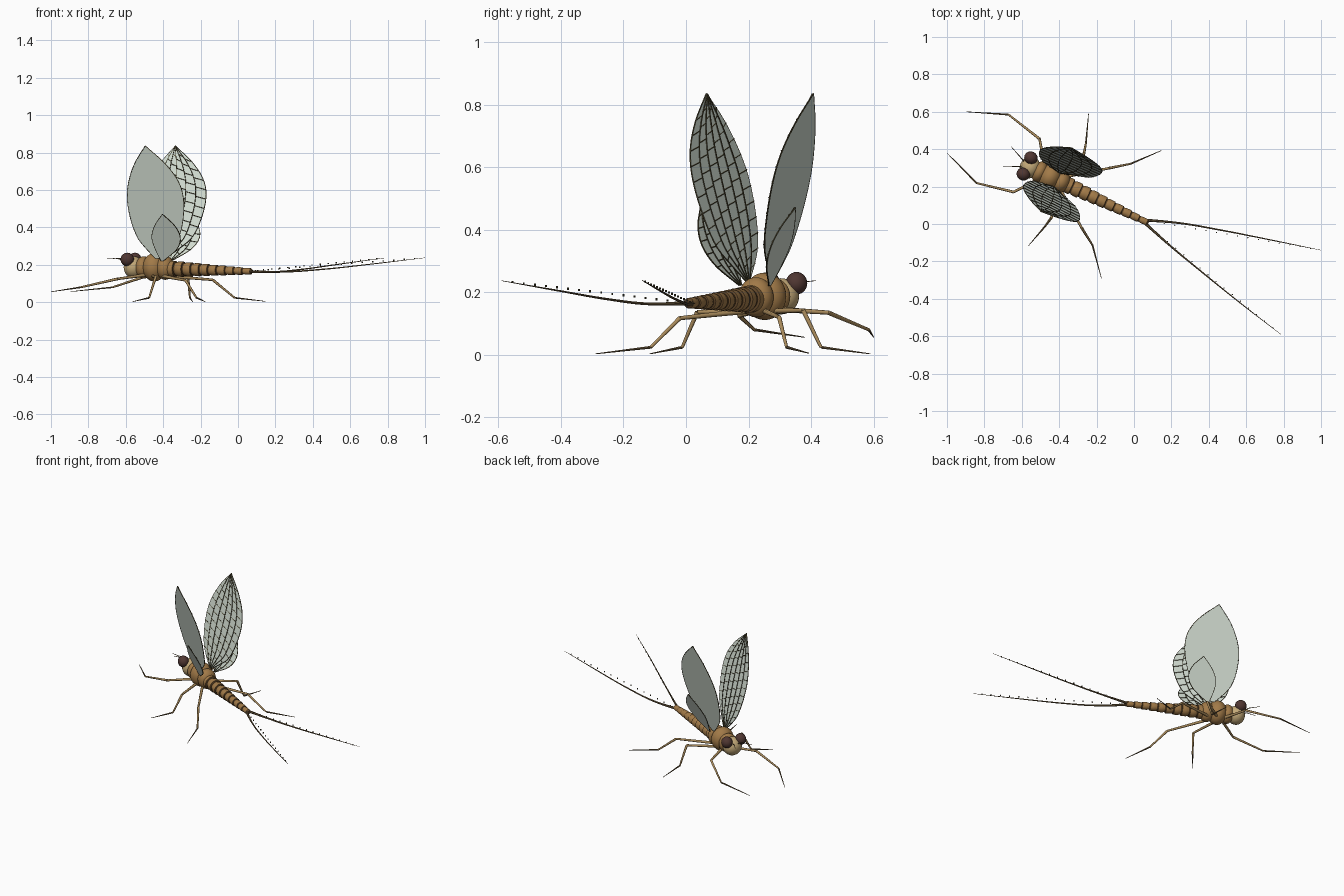
import bpy, bmesh, math
from mathutils import Vector

if "Cube" in bpy.data.objects:
    bpy.data.objects.remove(bpy.data.objects["Cube"])

# Body frame: s runs toward the tail, t sideways, z up
CX, CY, ANG = -0.416, 0.237, math.radians(-25.2)
CA, SA = math.cos(ANG), math.sin(ANG)


def W(s, t, z):
    return Vector((CX + s * CA - t * SA, CY + s * SA + t * CA, z))


def material(name, rgb):
    m = bpy.data.materials.new(name)
    m.diffuse_color = (*rgb, 1)
    m.use_nodes = True
    m.node_tree.nodes["Principled BSDF"].inputs["Base Color"].default_value = m.diffuse_color
    return m


BROWN = material("body brown", (0.36, 0.195, 0.065))
BAND = material("dark band", (0.12, 0.062, 0.022))
TAN = material("head tan", (0.55, 0.40, 0.19))
EYE = material("eye maroon", (0.08, 0.038, 0.032))
LEG = material("leg tan", (0.42, 0.27, 0.11))
FOOT = material("foot brown", (0.15, 0.10, 0.045))
DARK = material("vein olive", (0.06, 0.05, 0.023))
WING = material("wing grey", (0.64, 0.71, 0.63))


def mesh_object(name, verts, faces, mats):
    me = bpy.data.meshes.new(name)
    me.from_pydata(verts, [], faces)
    for m in mats:
        me.materials.append(m)
    ob = bpy.data.objects.new(name, me)
    bpy.context.collection.objects.link(ob)
    return ob


def smooth(ob, angle=40):
    bpy.ops.object.select_all(action='DESELECT')
    ob.select_set(True)
    bpy.context.view_layer.objects.active = ob
    bpy.ops.object.shade_smooth_by_angle(angle=math.radians(angle))


def ellipsoid(name, pos, size, mat, seg=28):
    bpy.ops.mesh.primitive_uv_sphere_add(segments=seg, ring_count=seg // 2, location=pos)
    ob = bpy.context.object
    ob.name = name
    ob.scale = size
    ob.rotation_euler.z = ANG
    ob.data.materials.append(mat)
    smooth(ob, 60)
    return ob


def tubes(name, paths, mat, res=1, kind='POLY'):
    """Each path is a list of (point, radius); all become one mesh."""
    cu = bpy.data.curves.new(name, 'CURVE')
    cu.dimensions = '3D'
    cu.bevel_depth, cu.bevel_resolution, cu.use_fill_caps = 1.0, res, True
    cu.resolution_u = 8
    for path in paths:
        sp = cu.splines.new(kind)
        pts = sp.points if kind == 'POLY' else sp.bezier_points
        pts.add(len(path) - 1)
        for p, (co, r) in zip(pts, path):
            p.radius = r
            if kind == 'POLY':
                p.co = (*co, 1)
            else:
                p.co = co
                p.handle_left_type = p.handle_right_type = 'AUTO'
    cu.materials.append(mat)
    ob = bpy.data.objects.new(name, cu)
    bpy.context.collection.objects.link(ob)
    bpy.ops.object.select_all(action='DESELECT')
    ob.select_set(True)
    bpy.context.view_layer.objects.active = ob
    bpy.ops.object.convert(target='MESH')
    smooth(bpy.context.object, 50)


# Head, eyes, antennae
ellipsoid("head", W(-0.155, 0, 0.187), (0.054, 0.06, 0.058), TAN)
for side in (-1, 1):
    ellipsoid("eye", W(-0.172, side * 0.048, 0.229), (0.036, 0.034, 0.036), EYE)
    tubes("antenna", [[(W(-0.195, side * 0.015, 0.215), 0.0035),
                       (W(-0.23, side * 0.03, 0.232), 0.0025),
                       (W(-0.295, side * 0.058, 0.237), 0.001)]], FOOT)

# Thorax
ellipsoid("front_thorax", W(-0.098, 0, 0.186), (0.04, 0.058, 0.06), BROWN)
ellipsoid("mid_thorax", W(-0.035, 0, 0.187), (0.06, 0.071, 0.076), BROWN)
ellipsoid("rear_thorax", W(0.03, 0, 0.184), (0.048, 0.058, 0.064), BROWN)

# Abdomen: ten bulging segments with dark grooves between
SEG, N = 10, 24
S0, S1 = 0.05, 0.545
stations = []
for i in range(SEG):
    for f, k, mat in ((0, 0.84, 0), (0.15, 0.95, 0), (0.45, 1.0, 0), (0.82, 1.02, 1), (0.87, 0.84, 1)):
        g = (i + f) / SEG
        stations.append((g, (0.045 - 0.029 * g) * k, mat))
stations.append((1.0, 0.008, 1))
verts, faces, idx = [], [], []
for g, r, _ in stations:
    for j in range(N):
        a = 2 * math.pi * j / N
        verts.append(W(S0 + (S1 - S0) * g, r * math.cos(a), 0.179 - 0.014 * g + r * math.sin(a)))
for i in range(len(stations) - 1):
    for j in range(N):
        k = (j + 1) % N
        faces.append((i * N + j, i * N + k, (i + 1) * N + k, (i + 1) * N + j))
        idx.append(stations[i][2])
faces += [tuple(range(N)), tuple(range(len(verts) - N, len(verts)))]
idx += [1, 1]
abdomen = mesh_object("abdomen", verts, faces, (BROWN, BAND))
abdomen.data.polygons.foreach_set("material_index", idx)
bm = bmesh.new()
bm.from_mesh(abdomen.data)
bmesh.ops.recalc_face_normals(bm, faces=bm.faces)
bm.to_mesh(abdomen.data)
bm.free()
smooth(abdomen, 40)

# Legs: hip, knee, ankle, toe
legs = {
    "front_leg_right": (W(-0.08, 0.03, 0.145), (-0.505, 0.455, 0.135), (-0.671, 0.585, 0.08), (-0.896, 0.6, 0.057)),
    "front_leg_left": (W(-0.08, -0.03, 0.145), (-0.644, 0.171, 0.125), (-0.842, 0.219, 0.08), (-1.0, 0.38, 0.056)),
    "middle_leg_left": (W(-0.03, -0.03, 0.14), (-0.44, 0.036, 0.137), (-0.475, -0.012, 0.024), (-0.564, -0.116, 0.003)),
    "middle_leg_right": (W(-0.03, 0.03, 0.14), (-0.268, 0.375, 0.142), (-0.257, 0.432, 0.024), (-0.243, 0.59, 0.003)),
    "rear_leg_left": (W(0.03, -0.03, 0.14), (-0.28, -0.02, 0.117), (-0.222, -0.113, 0.024), (-0.174, -0.29, 0.003)),
    "rear_leg_right": (W(0.03, 0.03, 0.14), (-0.135, 0.298, 0.12), (-0.018, 0.322, 0.024), (0.147, 0.393, 0.005)),
}
for name, (hip, knee, ankle, toe) in legs.items():
    tubes(name, [[(hip, 0.009), (knee, 0.0065)], [(knee, 0.0075), (ankle, 0.005)]], LEG, 2)
    tubes(name + "_foot", [[(ankle, 0.005), (toe, 0.0015)]], FOOT, 1)

# Tail filaments with a row of fine bristle dots
tails = (((0.05, 0.022, 0.165), (0.25, 0.004, 0.163), (0.45, -0.03, 0.176), (0.72, -0.083, 0.205), (1.0, -0.14, 0.238)),
         ((0.05, 0.012, 0.165), (0.2, -0.122, 0.163), (0.34, -0.238, 0.176), (0.55, -0.408, 0.205), (0.785, -0.59, 0.237)))
for pts in tails:
    tubes("tail_filament", [list(zip(pts, (0.008, 0.005, 0.004, 0.003, 0.001)))], FOOT, 1, 'BEZIER')
    a, b = Vector(pts[0]), Vector(pts[-1])
    dots = []
    for i in range(1, 17):
        p = a.lerp(b, i / 17)
        dots.append([(p - Vector((0, 0, 0.0035)), 0.0035), (p + Vector((0, 0, 0.0035)), 0.0035)])
    tubes("tail_bristles", dots, DARK)


# Wings
def interp(table, u, col):
    """Smooth interpolation of one column of an outline table."""
    n = len(table)

    def slope(i):
        lo, hi = max(i - 1, 0), min(i + 1, n - 1)
        return (table[hi][col] - table[lo][col]) / (table[hi][0] - table[lo][0])
    i = 0
    while i < n - 2 and u > table[i + 1][0]:
        i += 1
    h = table[i + 1][0] - table[i][0]
    x = (u - table[i][0]) / h
    return ((2 * x**3 - 3 * x**2 + 1) * table[i][col] + (x**3 - 2 * x**2 + x) * h * slope(i)
            + (3 * x**2 - 2 * x**3) * table[i + 1][col] + (x**3 - x**2) * h * slope(i + 1))


# span fraction, leading edge, trailing edge
FORE = ((0, -0.008, 0.012), (0.08, -0.055, 0.075), (0.18, -0.103, 0.145), (0.35, -0.136, 0.188), (0.55, -0.143, 0.203),
        (0.7, -0.12, 0.178), (0.85, -0.073, 0.108), (1, 0, 0.002))
HIND = ((0, 0.03, 0.044), (0.25, 0.008, 0.14), (0.5, 0, 0.175), (0.75, 0.03, 0.155), (1, 0.091, 0.093))


def wing(name, table, side, t0, t1, z0, z1, cols, rows):
    def P(u, v, inward=0.0):
        lead, trail = interp(table, u, 1), interp(table, u, 2)
        s = lead + (trail - lead) * v
        return W(s, side * (t0 + (t1 - t0) * u + 0.1 * (s - 0.02) - inward), z0 + (z1 - z0) * u)

    nu, nv = 28, 6
    verts = [P(i / nu, j / nv) for i in range(nu + 1) for j in range(nv + 1)]
    q = nv + 1
    faces = [(i * q + j, i * q + j + 1, (i + 1) * q + j + 1, (i + 1) * q + j) for i in range(nu) for j in range(nv)]
    ob = mesh_object(name, verts, faces, [WING])
    mod = ob.modifiers.new("thickness", 'SOLIDIFY')
    mod.thickness, mod.offset = 0.003, 0

    # rim all around, veins on the inner face only
    rim = [P(i / nu, 0) for i in range(nu + 1)] + [P(i / nu, 1) for i in range(nu, -1, -1)]
    tubes(name + "_rim", [[(p, 0.0026) for p in rim]], DARK, 0)
    off = 0.0035
    veins = [[(P(i / nu, c / cols, off), 0.0021) for i in range(nu + 1)] for c in range(1, cols)]
    for c in range(cols):
        for r in range(1, rows):
            u = (r + 0.5 * (c % 2)) / rows
            if u < 0.95:
                veins.append([(P(u + 0.012, c / cols, off), 0.002), (P(u - 0.012, (c + 1) / cols, off), 0.002)])
    tubes(name + "_veins", veins, DARK, 0)


for side, label in ((-1, "left"), (1, "right")):
    wing("forewing_" + label, FORE, side, 0.045, 0.191, 0.235, 0.835, 6, 12)
    wing("hindwing_" + label, HIND, side, 0.05, 0.16, 0.222, 0.47, 4, 6)
